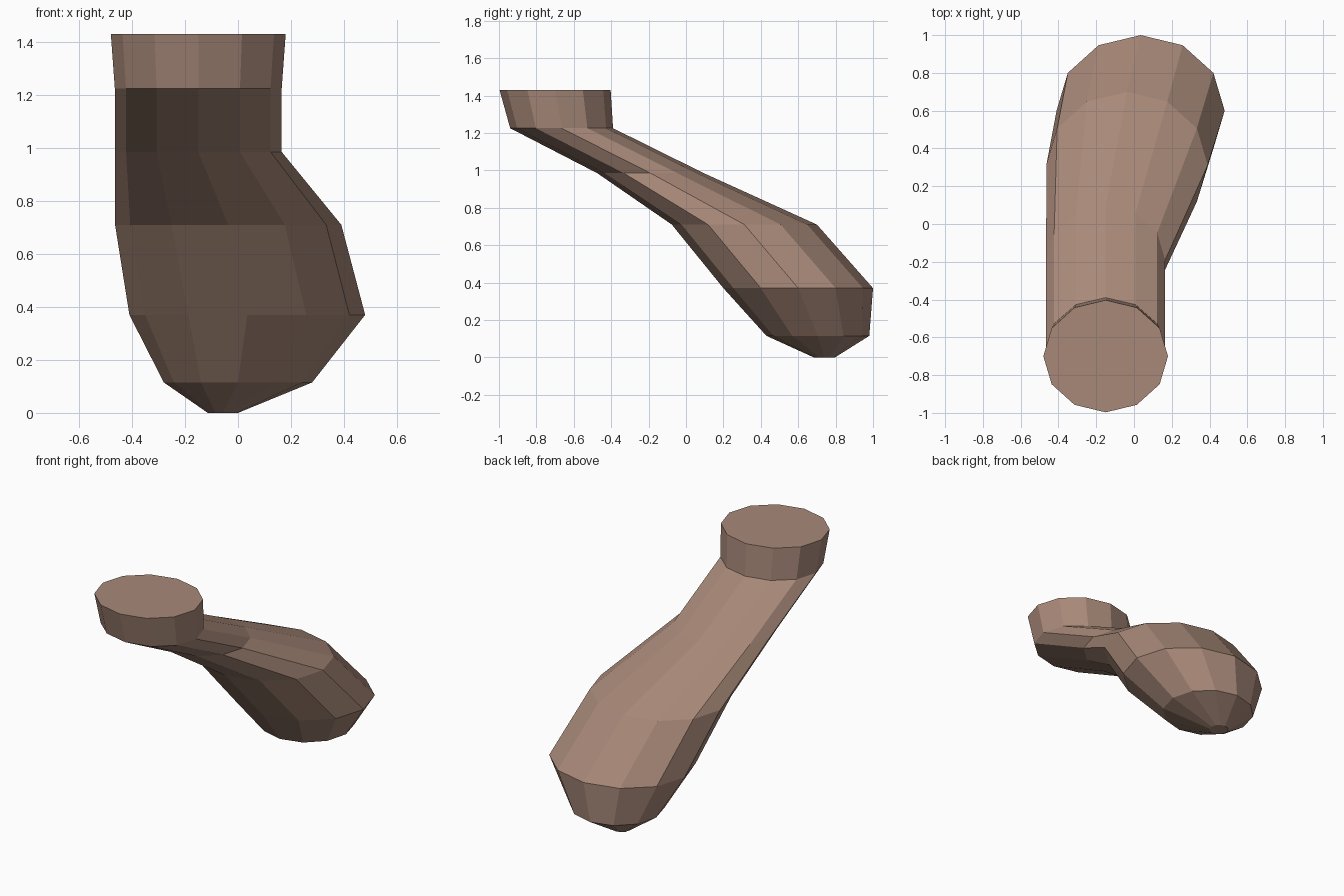
import bpy, bmesh
from math import cos, sin, pi

if "Cube" in bpy.data.objects:
    bpy.data.objects.remove(bpy.data.objects["Cube"])

SIDES = 12
# Horizontal elliptical sections: z, centre x, centre y, radius x, radius y
SECTIONS = [
    (0.00, -0.057, 0.74, 0.057, 0.057),
    (0.115, 0.0, 0.705, 0.28, 0.275),
    (0.37, 0.035, 0.60, 0.445, 0.40),
    (0.71, -0.037, 0.312, 0.427, 0.388),
    (0.985, -0.15, -0.19, 0.315, 0.285),
    (1.225, -0.15, -0.665, 0.315, 0.275),
    (1.43, -0.15, -0.70, 0.33, 0.297),
]

# Bent tapering trunk lofted through the sections
bm = bmesh.new()
rings = []
for z, cx, cy, rx, ry in SECTIONS:
    angles = [2 * pi * i / SIDES for i in range(SIDES)]
    rings.append([bm.verts.new((cx + rx * cos(a), cy + ry * sin(a), z)) for a in angles])
for low, high in zip(rings, rings[1:]):
    for i in range(SIDES):
        j = (i + 1) % SIDES
        bm.faces.new((low[i], low[j], high[j], high[i]))

# Flat end caps
bm.faces.new(rings[0][::-1])
bm.faces.new(rings[-1])
bmesh.ops.recalc_face_normals(bm, faces=bm.faces[:])

mesh = bpy.data.meshes.new("bent_trunk")
bm.to_mesh(mesh)
bm.free()
trunk = bpy.data.objects.new("bent_trunk", mesh)
bpy.context.collection.objects.link(trunk)

# Brown surface
brown = bpy.data.materials.new("brown")
brown.diffuse_color = (0.39, 0.25, 0.19, 1)
brown.use_nodes = True
brown.node_tree.nodes["Principled BSDF"].inputs["Base Color"].default_value = brown.diffuse_color
mesh.materials.append(brown)
